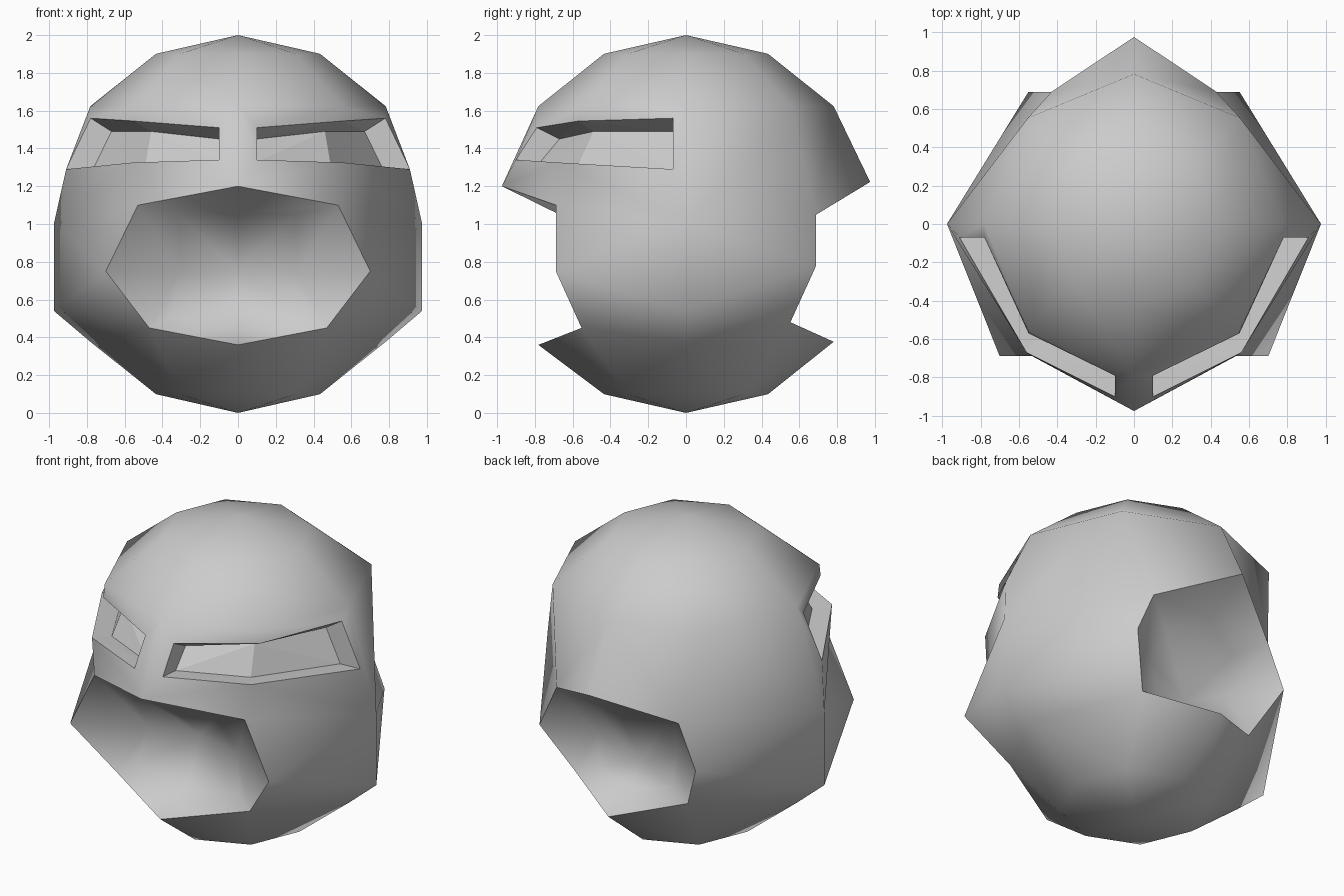
import bpy, bmesh, math
from mathutils import Vector

cube = bpy.data.objects.get("Cube")
if cube:
    bpy.data.objects.remove(cube, do_unlink=True)

grey = bpy.data.materials.new("light_grey")
grey.use_nodes = True
grey.diffuse_color = (0.6, 0.6, 0.6, 1)
grey.node_tree.nodes["Principled BSDF"].inputs["Base Color"].default_value = (0.6, 0.6, 0.6, 1)

# Ball: eight segments by seven rings, addressed by ring and heading
bm = bmesh.new()
bmesh.ops.create_uvsphere(bm, u_segments=8, v_segments=7, radius=1)


def vert(ring, heading):
    p, h = math.pi * ring / 7, math.radians(heading)
    spot = Vector((math.sin(p) * math.cos(h), math.sin(p) * math.sin(h), math.cos(p)))
    return min(bm.verts, key=lambda v: (v.co - spot).length)


# Ball vertices on the rims, sides and brow, found before any is moved
rims = {}
for front in (-1, 1):
    a = 90 * front
    rims[front] = [vert(3, a)]
    rims[front] += [vert(r, a + 45) for r in (3, 4, 5)] + [vert(5, a)]
    rims[front] += [vert(r, a - 45) for r in (5, 4, 3)]
middles = {f: vert(4, 90 * f) for f in (-1, 1)}
sides = {1: (vert(3, 0), vert(4, 0)), -1: (vert(3, 180), vert(4, 180))}
brows = {1: [vert(2, h) for h in (-90, -45, 0)],
         -1: [vert(2, h) for h in (-90, -135, 180)]}

# Flatten the sides and drop the front lip slightly
for upper, lower in sides.values():
    upper.co.z = 0
    lower.co.z = -0.46
rims[-1][0].co.z = 0.2
rims[-1][4].co.z = -0.64

# Rim corners (x, z), pocket ring and pocket centre of the two openings
openings = {
    -1: ([(0.53, 0.10), (0.70, -0.25), (0.47, -0.55)],
         [(0, -0.69, 0.06), (0.31, -0.65, 0.05), (0.31, -0.45, -0.26),
          (0.36, -0.50, -0.49), (0, -0.52, -0.55)], (0, -0.38, -0.25)),
    1: ([(0.43, 0.05), (0.55, -0.22), (0.40, -0.52)],
        [(0, 0.69, 0.05), (0.25, 0.58, -0.06), (0.28, 0.50, -0.27),
         (0.25, 0.51, -0.47), (0, 0.56, -0.53)], (0, 0.46, -0.40)),
}
for front, (corners, pocket, centre) in openings.items():
    rim = rims[front]
    for i, (x, z) in enumerate(corners, 1):
        for v in (rim[i], rim[-i]):
            v.co.x = math.copysign(x, v.co.x)
            v.co.z = z
    # Open the ball and line the hole with a pocket
    bm.verts.remove(middles[front])
    inner = []
    for i, v in enumerate(rim):
        x, y, z = pocket[min(i, 8 - i)]
        inner.append(bm.verts.new((math.copysign(x, v.co.x) if x else 0, y, z)))
    mid = bm.verts.new(centre)
    for i in range(8):
        odd, even = (i, (i + 1) % 8) if i % 2 else ((i + 1) % 8, i)
        bm.faces.new((rim[odd], rim[even], inner[even]))
        bm.faces.new((rim[odd], inner[even], inner[odd]))
        bm.faces.new((inner[odd], inner[even], mid))

# Eye slots: rim top, rim bottom, floor bottom, floor top, from nose to side
stations = [
    ((0.10, -0.79, 0.51), (0.10, -0.90, 0.34), (0.10, -0.77, 0.33), (0.10, -0.67, 0.45)),
    ((0.55, -0.57, 0.545), (0.56, -0.67, 0.325), (0.49, -0.57, 0.315), (0.46, -0.49, 0.49)),
    ((0.78, -0.07, 0.56), (0.91, -0.07, 0.29), (0.77, -0.07, 0.285), (0.67, -0.07, 0.49)),
]
slot_verts = set()
for side in (-1, 1):
    above = brows[side]
    below = [rims[-1][0], rims[-1][side], sides[side][0]]
    rows = [[bm.verts.new((x * side, y, z)) for x, y, z in s] for s in stations]
    slot_verts.update(v for row in rows for v in row)
    for i in (0, 1):
        bm.faces.remove(bm.faces.get((above[i], above[i + 1], below[i + 1], below[i])))
        strip = [(above[k], *rows[k], below[k]) for k in (i, i + 1)]
        pairs = [(0, 1), (2, 5), (2, 3), (3, 4), (4, 1)]
        for m, n in pairs:
            bm.faces.new((strip[0][m], strip[0][n], strip[1][n], strip[1][m]))
    for i in (0, 2):
        bm.faces.new((above[i], rows[i][0], rows[i][1], below[i]))
        bm.faces.new(rows[i])

# Crease the two panels over the rear opening inwards
bmesh.ops.recalc_face_normals(bm, faces=bm.faces[:])
nape = vert(2, 90)
for corner, heading in ((rims[1][1], 135), (rims[1][-1], 45)):
    panel = bm.faces.get((nape, vert(2, heading), corner, rims[1][0]))
    bmesh.utils.face_split(panel, nape, corner)

# Fold every other quad along its outward diagonal
for f in [f for f in bm.faces if len(f.verts) == 4]:
    a, b, c, d = f.verts
    normal = (b.co - a.co).cross(c.co - a.co)
    if normal.dot(d.co - a.co) <= 0:
        bmesh.utils.face_split(f, a, c)
    else:
        bmesh.utils.face_split(f, b, d)

# Smooth shading with sharp rims and slots
for f in bm.faces:
    f.smooth = True
for e in bm.edges:
    if all(v in slot_verts for v in e.verts):
        e.smooth = False
for rim in rims.values():
    for a, b in zip(rim, rim[1:] + rim[:1]):
        bm.edges.get((a, b)).smooth = False

mesh = bpy.data.meshes.new("helmet_shell")
bm.to_mesh(mesh)
bm.free()
mesh.materials.append(grey)
shell = bpy.data.objects.new("helmet_shell", mesh)
bpy.context.collection.objects.link(shell)
shell.location.z = 1
